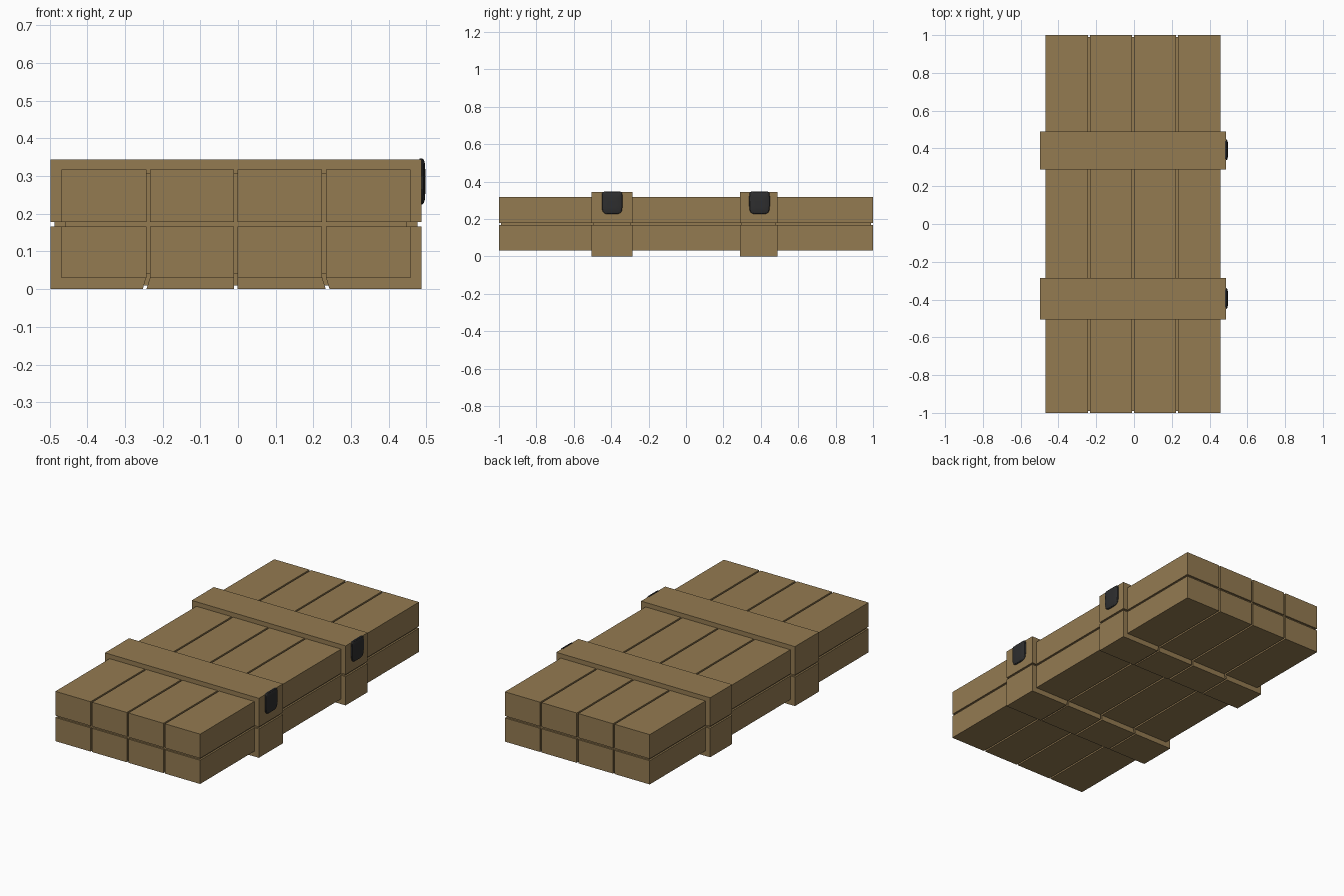
import bpy, bmesh
from math import cos, sin, pi, copysign

cube = bpy.data.objects.get("Cube")
if cube:
    bpy.data.objects.remove(cube)


def material(name, rgb, rough):
    m = bpy.data.materials.new(name)
    m.use_nodes = True
    m.diffuse_color = (*rgb, 1)
    node = m.node_tree.nodes["Principled BSDF"]
    node.inputs["Base Color"].default_value = (*rgb, 1)
    node.inputs["Roughness"].default_value = rough
    return m


WOOD = material("tan_wood", (0.295, 0.197, 0.083), 0.8)
METAL = material("black_metal", (0.027, 0.027, 0.028), 0.5)


def loft(name, rings, mat):
    """Skin matching closed rings of points and cap both ends."""
    bm = bmesh.new()
    loops = [[bm.verts.new(p) for p in ring] for ring in rings]
    for a, b in zip(loops, loops[1:]):
        n = len(a)
        for i in range(n):
            j = (i + 1) % n
            bm.faces.new((a[i], a[j], b[j], b[i]))
    bm.faces.new(loops[0])
    bm.faces.new(loops[-1])
    bmesh.ops.recalc_face_normals(bm, faces=bm.faces)
    mesh = bpy.data.meshes.new(name)
    bm.to_mesh(mesh)
    bm.free()
    mesh.materials.append(mat)
    ob = bpy.data.objects.new(name, mesh)
    bpy.context.collection.objects.link(ob)
    return ob


def prism(name, profile, y0, y1):
    """Extrude an x-z profile along y."""
    return loft(name, [[(x, y, z) for x, z in profile] for y in (y0, y1)], WOOD)


def block(name, x0, x1, y0, y1, z0, z1):
    return prism(name, [(x0, z0), (x1, z0), (x1, z1), (x0, z1)], y0, y1)


GAP = 0.005                      # half width of a groove
DEPTH = 0.01                     # how far the cores sit back
SEAM = (0.167, 0.178)            # groove between base and lid
CUTS = (-0.238, -0.006, 0.228)   # board joints
FEET = (-0.248, -0.006, 0.238)   # joints where they reach the strap bottom


def spans(left, right, cuts):
    edges = [left] + [c + s * GAP for c in cuts for s in (-1, 1)] + [right]
    return list(zip(edges[::2], edges[1::2]))


# Crate: a core with eight boards separated by grooves
L, R, LOW, TOP = -0.468, 0.458, 0.03, 0.318
block("crate_core", L + DEPTH, R - DEPTH, -1 + DEPTH, 1 - DEPTH, LOW + DEPTH, TOP - DEPTH)
for i, (a, b) in enumerate(spans(L, R, CUTS), 1):
    block(f"base_board_{i}", a, b, -1, 1, LOW, SEAM[0])
    block(f"lid_board_{i}", a, b, -1, 1, SEAM[1], TOP)

# Straps: solid lid half, and a base half split by joints that splay at the bottom
SL, SR, ST = -0.4975, 0.487, 0.344
for side, y0, y1 in (("front", -0.505, -0.285), ("back", 0.288, 0.49)):
    block(f"{side}_strap_core", SL + DEPTH, SR - DEPTH, y0 + DEPTH, y1 - DEPTH, DEPTH, ST - DEPTH)
    block(f"{side}_strap_lid", SL, SR, y0, y1, SEAM[1], ST)
    pairs = zip(spans(SL, SR, FEET), spans(SL, SR, CUTS))
    for i, ((a, b), (c, d)) in enumerate(pairs, 1):
        prism(f"{side}_strap_base_{i}",
              [(a, 0), (b, 0), (d, 0.033), (d, SEAM[0]), (c, SEAM[0]), (c, 0.033)], y0, y1)


def latch_ring(x, y, scale):
    """Flat-topped, round-bottomed outline."""
    pts = []
    for k in range(32):
        t = 2 * pi * (k + 0.5) / 32
        power = 0.25 if sin(t) > 0 else 0.5
        u = copysign(abs(cos(t)) ** power, cos(t))
        v = copysign(abs(sin(t)) ** power, sin(t))
        pts.append((x, y + 0.055 * scale * u, 0.286 + 0.061 * scale * v))
    return pts


# Latches: shallow domed plates on the left side
for side, y in (("front", -0.395), ("back", 0.393)):
    steps = ((0.482, 1), (0.489, 1), (0.493, 0.95), (0.496, 0.8), (0.4975, 0.45))
    ob = loft(f"{side}_latch", [latch_ring(x, y, s) for x, s in steps], METAL)
    bpy.ops.object.select_all(action="DESELECT")
    ob.select_set(True)
    bpy.context.view_layer.objects.active = ob
    bpy.ops.object.shade_smooth_by_angle()
